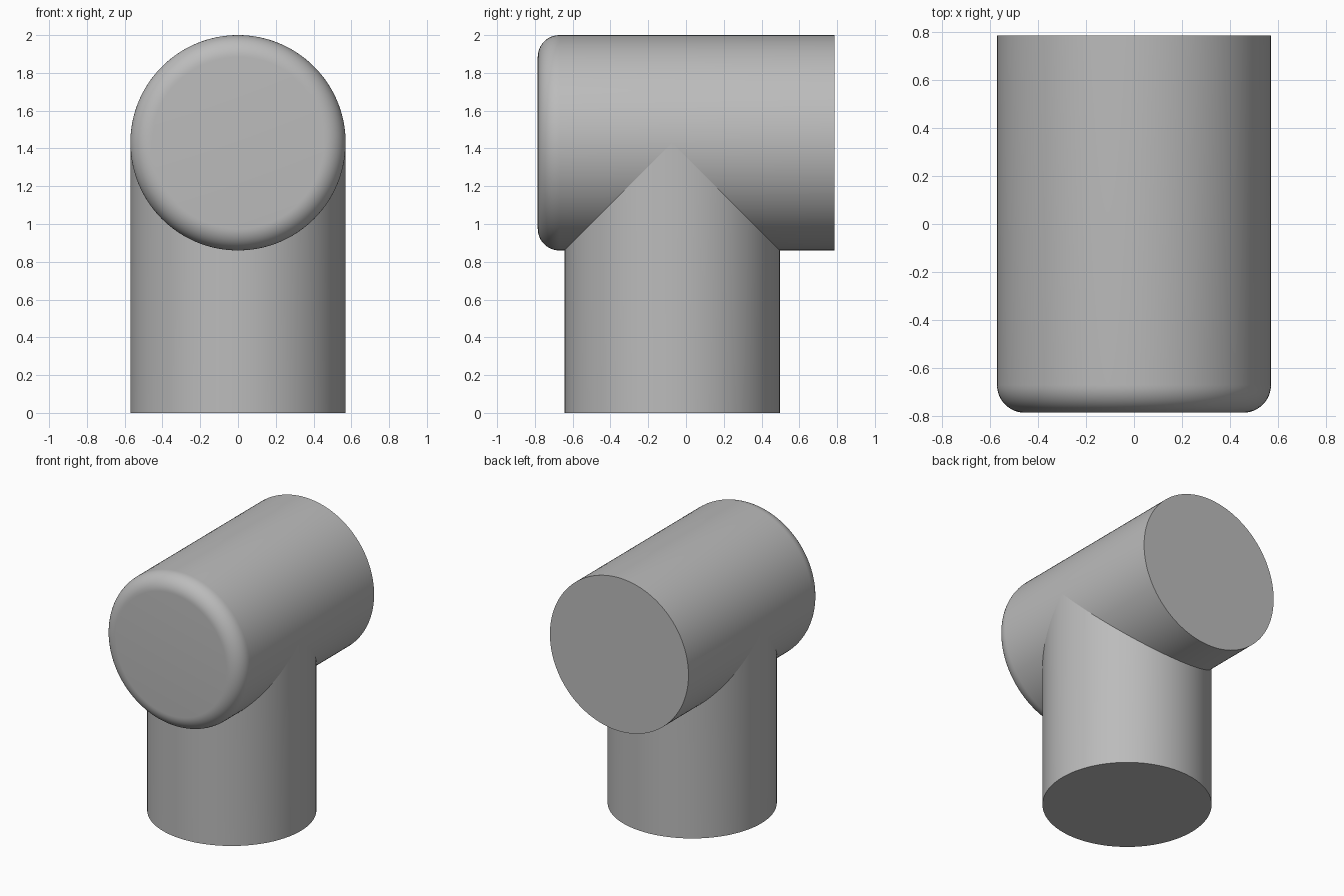
import bpy, bmesh
from math import sin, cos, pi, radians

SIDES = 128
RADIUS = 0.57
AXIS_Z = 1.43
HALF_LENGTH = 0.785
FILLET = 0.115
POST_Y = -0.073

cube = bpy.data.objects.get("Cube")
if cube:
    bpy.data.objects.remove(cube, do_unlink=True)

grey = bpy.data.materials.new("plain grey")
grey.use_nodes = True
colour = (0.5, 0.5, 0.5, 1)
grey.diffuse_color = colour
grey.node_tree.nodes["Principled BSDF"].inputs["Base Color"].default_value = colour


def loft(name, rings, cap_end):
    """Bridge a list of point rings; cap the first and optionally the last."""
    bm = bmesh.new()
    loops = [[bm.verts.new(p) for p in ring] for ring in rings]
    for a, b in zip(loops, loops[1:]):
        for i in range(SIDES):
            j = (i + 1) % SIDES
            quad = list(dict.fromkeys((a[i], a[j], b[j], b[i])))
            bm.faces.new(quad)
    bm.faces.new(loops[0][::-1])
    if cap_end:
        bm.faces.new(loops[-1])
    bmesh.ops.recalc_face_normals(bm, faces=bm.faces)
    mesh = bpy.data.meshes.new(name)
    bm.to_mesh(mesh)
    bm.free()
    mesh.materials.append(grey)
    obj = bpy.data.objects.new(name, mesh)
    bpy.context.collection.objects.link(obj)
    bpy.ops.object.select_all(action="DESELECT")
    obj.select_set(True)
    bpy.context.view_layer.objects.active = obj
    bpy.ops.object.shade_smooth_by_angle(angle=radians(30))
    return obj


angles = [2 * pi * i / SIDES for i in range(SIDES)]

# Horizontal barrel with a rounded front rim and a square-cut back
steps = 12
profile = []
for k in range(steps + 1):
    t = pi / 2 * k / steps
    profile.append((RADIUS - FILLET * (1 - sin(t)), -HALF_LENGTH + FILLET * (1 - cos(t))))
profile.append((RADIUS, HALF_LENGTH))
loft("horizontal_barrel",
     [[(r * cos(a), y, AXIS_Z + r * sin(a)) for a in angles] for r, y in profile], True)

# Upright post, its top mitred to the underside of the barrel
base = [(RADIUS * cos(a), POST_Y + RADIUS * sin(a), 0) for a in angles]
saddle = [(x, y, AXIS_Z - abs(y - POST_Y)) for x, y, z in base]
loft("upright_post", [base, saddle], False)
